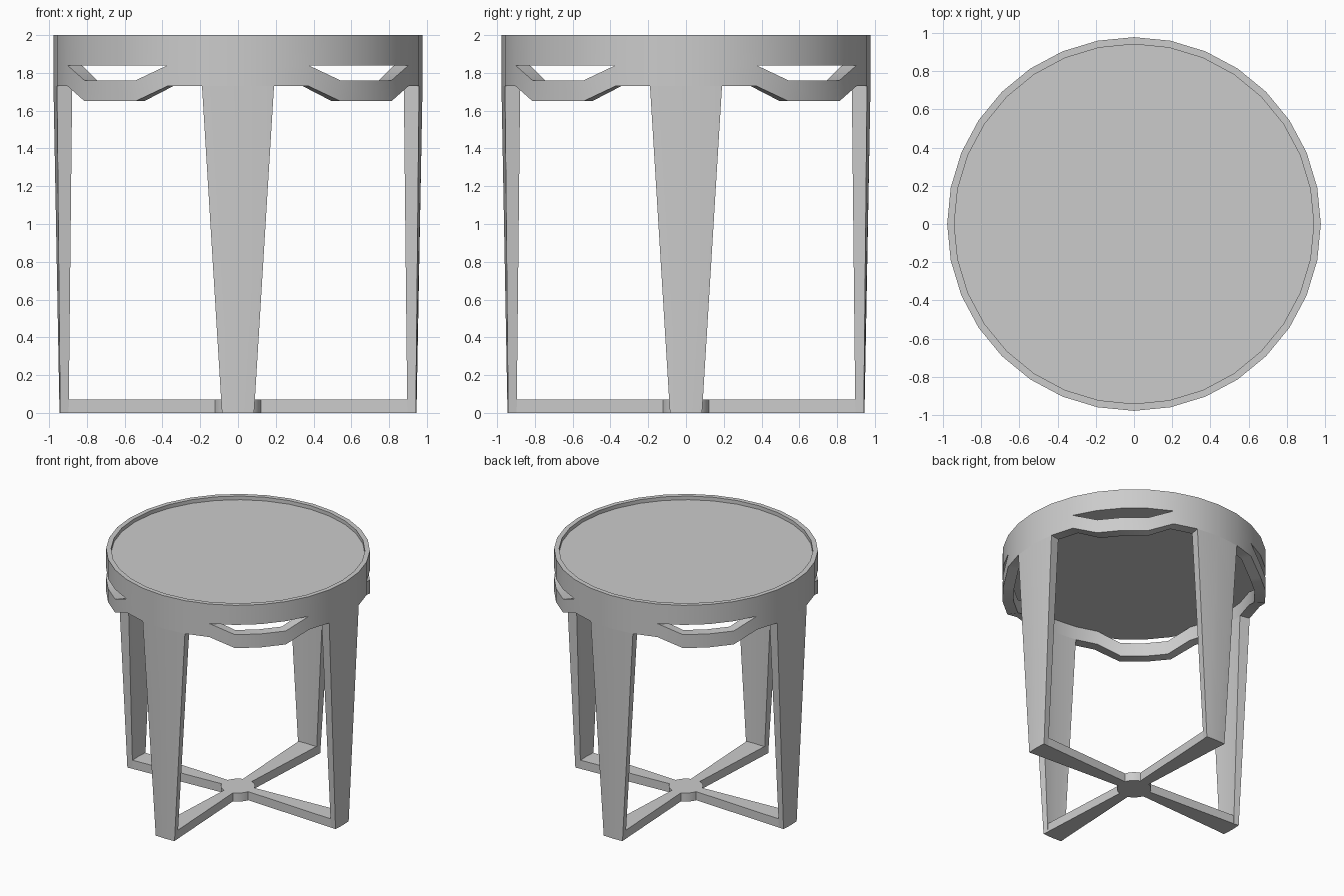
import bpy, bmesh, math

if "Cube" in bpy.data.objects:
    bpy.data.objects.remove(bpy.data.objects["Cube"])

N = 32                      # sides of the round top
R_OUT, R_IN, R_LIP = 0.977, 0.895, 0.94
Z_TOP, Z_PLATE, Z_RIM, Z_BAND = 2.0, 1.97, 1.84, 1.73
DIP, STRETCH_H = 0.08, 0.07


def polar(r, a, z):
    return (r * math.cos(a), r * math.sin(a), z)


def finish(bm, name):
    bmesh.ops.remove_doubles(bm, verts=bm.verts, dist=0.0005)
    bmesh.ops.recalc_face_normals(bm, faces=bm.faces)
    me = bpy.data.meshes.new(name)
    bm.to_mesh(me)
    bm.free()
    ob = bpy.data.objects.new(name, me)
    bpy.context.collection.objects.link(ob)
    bpy.ops.object.select_all(action='DESELECT')
    ob.select_set(True)
    bpy.context.view_layer.objects.active = ob
    bpy.ops.object.shade_smooth_by_angle(angle=math.radians(30))
    return ob


def ang(k):
    return 2 * math.pi * (k % N) / N


def drop(k):
    # the band dips between the legs, opening a slot under the rim
    return DIP if k % 8 in (3, 4, 5) else 0.0


# table top: rim, recessed plate, and the band that dips away as handles
bm = bmesh.new()


def quad(*pts):
    bm.faces.new([bm.verts.new(p) for p in pts])


for k in range(N):
    a, b = ang(k), ang(k + 1)
    da, db = drop(k), drop(k + 1)

    def strip(r0, za0, zb0, r1, za1, zb1):
        quad(polar(r0, a, za0), polar(r0, b, zb0), polar(r1, b, zb1), polar(r1, a, za1))

    strip(R_OUT, Z_RIM, Z_RIM, R_OUT, Z_TOP, Z_TOP)
    strip(R_OUT, Z_TOP, Z_TOP, R_LIP, Z_TOP, Z_TOP)
    strip(R_LIP, Z_TOP, Z_TOP, R_LIP, Z_PLATE, Z_PLATE)
    for r in (R_OUT, R_IN):
        strip(r, Z_RIM - da, Z_RIM - db, r, Z_BAND - da, Z_BAND - db)
    if da or db:            # slot roof and slot floor
        strip(R_OUT, Z_RIM, Z_RIM, R_IN, Z_RIM, Z_RIM)
        strip(R_OUT, Z_RIM - da, Z_RIM - db, R_IN, Z_RIM - da, Z_RIM - db)
    if k % 8 not in (7, 0):  # band underside, left open over the legs
        strip(R_OUT, Z_BAND - da, Z_BAND - db, R_IN, Z_BAND - da, Z_BAND - db)
for r, z in ((R_LIP, Z_PLATE), (R_IN, Z_RIM)):
    quad(*[polar(r, ang(k), z) for k in range(N)])
finish(bm, "table_top")

# four tapered curved legs
A_TOP = 2 * math.pi / N
A_BOT = math.asin(0.085 / 0.945)


def leg(name, turn):
    bm = bmesh.new()

    def section(ro, ri, half, z):
        return [bm.verts.new(polar(r, turn + s * half, z))
                for r, s in ((ro, -1), (ro, 0), (ro, 1), (ri, 1), (ri, 0), (ri, -1))]

    lo = section(0.945, 0.90, A_BOT, 0.0)
    hi = section(R_OUT, R_IN, A_TOP, Z_BAND)
    for i in range(6):
        j = (i + 1) % 6
        bm.faces.new((lo[i], lo[j], hi[j], hi[i]))
    bm.faces.new(lo)
    finish(bm, name)


for i, side in enumerate(("right", "back", "left", "front")):
    leg(side + "_leg", i * math.pi / 2)

# cross stretcher: tapered arms meeting at a round hub
outline = []
a_hub = math.asin(0.04 / 0.127)
for q in range(4):
    t = q * math.pi / 2
    outline += [polar(0.90, t + s * A_BOT, 0) for s in (-1, 0, 1)]
    gap = math.pi / 2 - 2 * a_hub
    outline += [polar(0.127, t + a_hub + gap * i / 4, 0) for i in range(5)]
bm = bmesh.new()
base = bm.faces.new([bm.verts.new(p) for p in outline])
ext = bmesh.ops.extrude_face_region(bm, geom=[base], use_keep_orig=True)
bmesh.ops.translate(bm, vec=(0, 0, STRETCH_H),
                    verts=[g for g in ext["geom"] if isinstance(g, bmesh.types.BMVert)])
finish(bm, "cross_stretcher")
